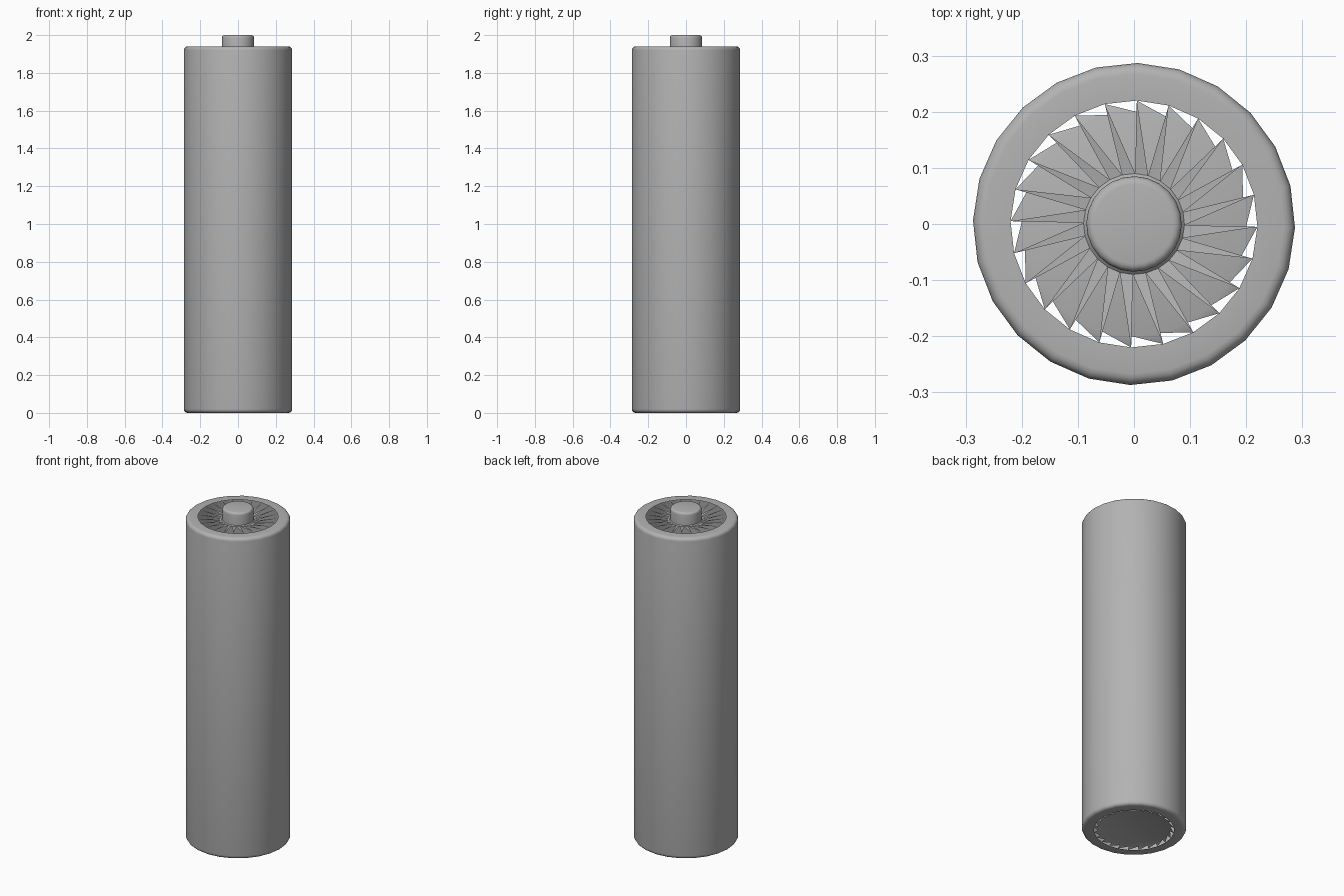
import bpy, bmesh, math

cube = bpy.data.objects.get("Cube")
if cube:
    bpy.data.objects.remove(cube, do_unlink=True)

SIDES = 24
TURN = math.radians(-1.3)

grey = bpy.data.materials.new("plain_grey")
grey.use_nodes = True
colour = (0.45, 0.45, 0.45, 1)
grey.diffuse_color = colour
grey.node_tree.nodes["Principled BSDF"].inputs["Base Color"].default_value = colour


def ring(bm, radius, z):
    return [bm.verts.new((radius * math.cos(TURN + math.tau * i / SIDES),
                          radius * math.sin(TURN + math.tau * i / SIDES), z))
            for i in range(SIDES)]


def finish(bm, name):
    mesh = bpy.data.meshes.new(name)
    bm.to_mesh(mesh)
    bm.free()
    mesh.materials.append(grey)
    obj = bpy.data.objects.new(name, mesh)
    bpy.context.collection.objects.link(obj)
    bpy.ops.object.select_all(action="DESELECT")
    obj.select_set(True)
    bpy.context.view_layer.objects.active = obj
    bpy.ops.object.shade_smooth_by_angle(angle=math.radians(40))
    return obj


def lathe(name, profile, cap=False):
    """Turn a bottom-to-top outline around z, optionally closing the last ring."""
    bm = bmesh.new()
    rings = [ring(bm, r, z) for r, z in profile]
    for low, high in zip(rings, rings[1:]):
        for i in range(SIDES):
            j = (i + 1) % SIDES
            bm.faces.new((low[i], low[j], high[j], high[i]))
    if cap:
        bm.faces.new(rings[-1])
    return finish(bm, name)


def spikes(name, outer, inner, up, disc=False):
    """Triangles from an inner ring whose tips touch the outer ring."""
    bm = bmesh.new()
    tips, base = ring(bm, *outer), ring(bm, *inner)
    for i in range(SIDES):
        tri = (tips[i], base[i], base[i - 1])
        bm.faces.new(tri if up else tri[::-1])
    if disc:
        bm.faces.new(base if up else base[::-1])
    return finish(bm, name)


def rounded(radius, z, bevel, side):
    """Quarter-round edge; side is -1 for a lower edge and 1 for an upper edge."""
    steps = [math.pi / 2 * k / 4 for k in range(5)]
    pts = [(radius - bevel + bevel * math.cos(a),
            z + side * bevel * (math.sin(a) - 1)) for a in steps]
    return pts if side > 0 else pts[::-1]


# Cylindrical shell with rolled edges and open lips
lathe("body_shell", [(0.22, 0)] + rounded(0.287, 0, 0.02, -1)
      + rounded(0.287, 1.94, 0.02, 1) + [(0.22, 1.94)])

# Raised contact button with a narrow foot
lathe("top_button", [(0.09, 1.92), (0.085, 1.925)]
      + rounded(0.085, 2.0, 0.014, 1), cap=True)

# Spiked ring around the button, and spiked disc closing the base
spikes("top_spikes", (0.22, 1.94), (0.09, 1.92), up=True)
spikes("base_disc", (0.22, 0), (0.20, 0.01), up=False, disc=True)
